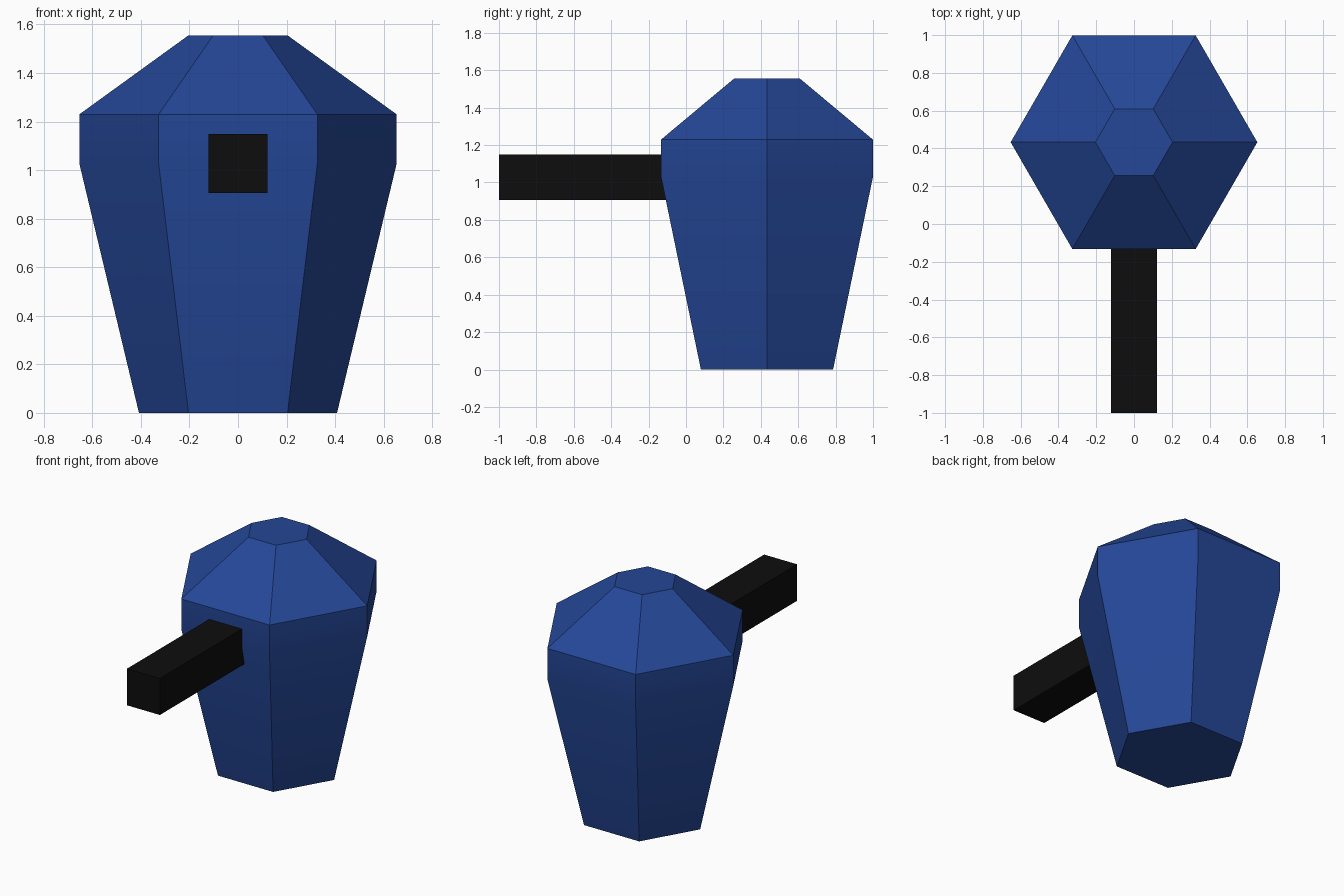
import bpy
import bmesh
import math

cube = bpy.data.objects.get("Cube")
if cube:
    bpy.data.objects.remove(cube, do_unlink=True)


def material(name, rgb):
    mat = bpy.data.materials.new(name)
    mat.use_nodes = True
    colour = (*rgb, 1.0)
    mat.diffuse_color = colour
    mat.node_tree.nodes["Principled BSDF"].inputs["Base Color"].default_value = colour
    return mat


def add_object(name, bm, mat):
    bmesh.ops.recalc_face_normals(bm, faces=bm.faces)
    mesh = bpy.data.meshes.new(name)
    bm.to_mesh(mesh)
    bm.free()
    mesh.materials.append(mat)
    obj = bpy.data.objects.new(name, mesh)
    bpy.context.collection.objects.link(obj)
    return obj


blue = material("deep blue", (0.018, 0.063, 0.31))
black = material("black", (0.004, 0.004, 0.004))

SIDES = 6
BODY_Y = 0.433

# Hexagonal body: (radius, height) of each ring from base to crown
profile = [(0.408, 0.0), (0.653, 1.025), (0.653, 1.23), (0.204, 1.555)]
bm = bmesh.new()
rings = []
for radius, z in profile:
    angles = [math.tau * i / SIDES for i in range(SIDES)]
    rings.append([bm.verts.new((radius * math.cos(a), BODY_Y + radius * math.sin(a), z))
                  for a in angles])
for low, high in zip(rings, rings[1:]):
    for i in range(SIDES):
        j = (i + 1) % SIDES
        bm.faces.new((low[i], low[j], high[j], high[i]))
bm.faces.new(rings[0])
bm.faces.new(rings[-1])
body = add_object("body", bm, blue)

# The shallow bend below the shoulder is smooth, all other edges sharp
bpy.ops.object.select_all(action="DESELECT")
body.select_set(True)
bpy.context.view_layer.objects.active = body
bpy.ops.object.shade_smooth_by_angle(angle=math.radians(30))

# Square bar reaching forward from the body
FRONT, BACK = -1.0, 0.1
bm = bmesh.new()
bmesh.ops.create_cube(bm, size=1.0)
bmesh.ops.scale(bm, vec=(0.244, BACK - FRONT, 0.244), verts=bm.verts)
bmesh.ops.translate(bm, vec=(0, (FRONT + BACK) / 2, 1.027), verts=bm.verts)
add_object("front_bar", bm, black)
